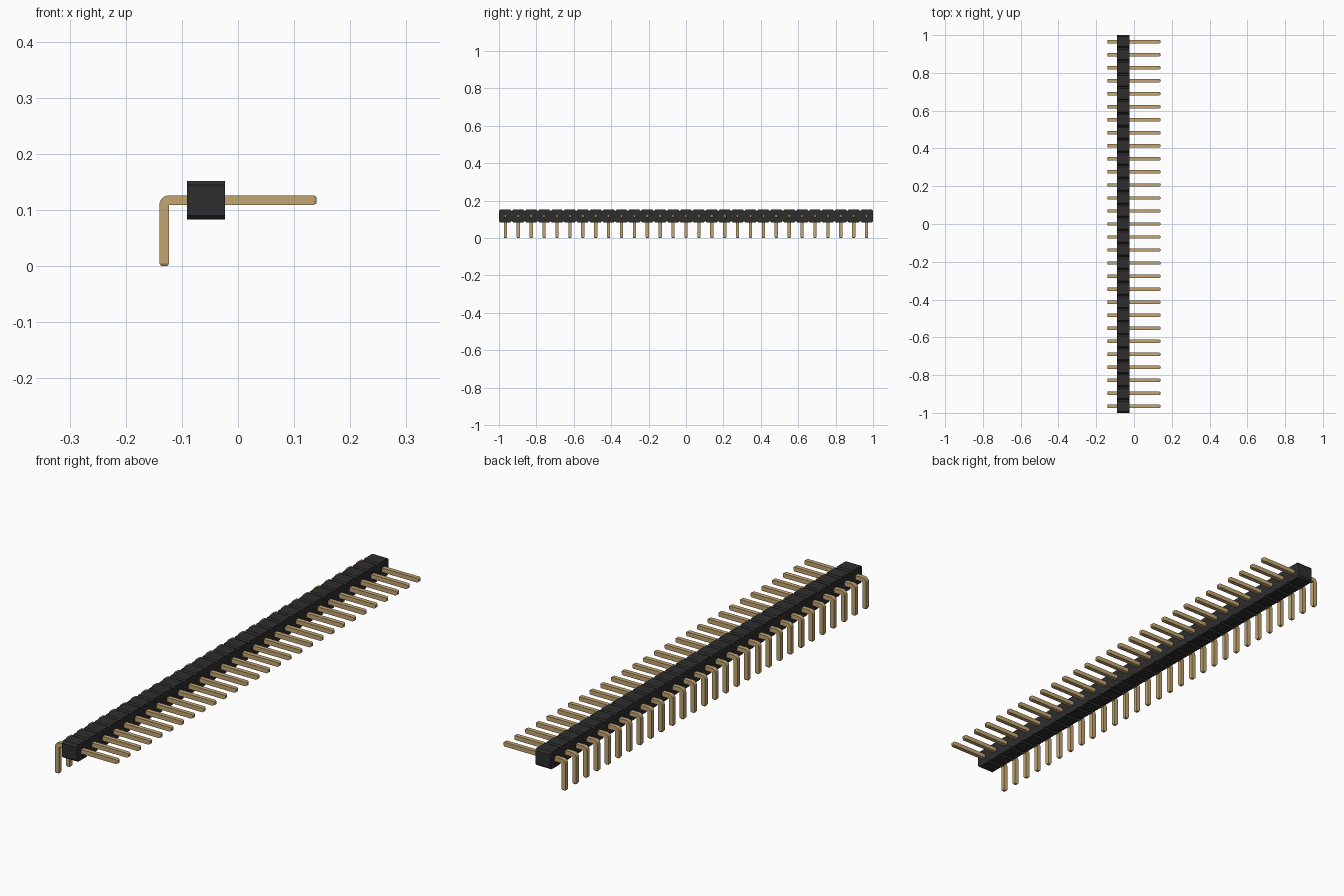
import bpy, bmesh, math
from mathutils import Vector

old = bpy.data.objects.get("Cube")
if old:
    bpy.data.objects.remove(old, do_unlink=True)

PINS = 29
PITCH = 2 / PINS
AXIS_Z = 0.1175      # height of the pin row
HALF = 0.0087        # half thickness of a pin
TIP = 0.005          # length of the tapered tips
CHAMFER = 0.0075     # notch between housing cells


def material(name, colour, roughness):
    mat = bpy.data.materials.new(name)
    mat.use_nodes = True
    mat.diffuse_color = (*colour, 1)
    shader = mat.node_tree.nodes["Principled BSDF"]
    shader.inputs["Base Color"].default_value = (*colour, 1)
    shader.inputs["Roughness"].default_value = roughness
    return mat


def prism(bm, points, direction):
    """Extrude a closed outline along a direction."""
    face = bm.faces.new([bm.verts.new(p) for p in points])
    made = bmesh.ops.extrude_face_region(bm, geom=[face])["geom"]
    moved = [v for v in made if isinstance(v, bmesh.types.BMVert)]
    bmesh.ops.translate(bm, verts=moved, vec=direction)
    # extrude_face_region keeps the first cap, so the solid is closed
    bmesh.ops.recalc_face_normals(bm, faces=bm.faces[:])


def finish(bm, name, mat):
    bmesh.ops.recalc_face_normals(bm, faces=bm.faces[:])
    mesh = bpy.data.meshes.new(name)
    bm.to_mesh(mesh)
    bm.free()
    mesh.materials.append(mat)
    obj = bpy.data.objects.new(name, mesh)
    bpy.context.collection.objects.link(obj)
    return obj


black = material("black plastic", (0.027, 0.027, 0.027), 0.6)
gold = material("gold metal", (0.55, 0.38, 0.17), 0.5)

# Housing: a row of chamfered cells extruded across its width
x_left, x_right = -0.091, -0.023
z_low, z_high = 0.083, 0.152
upper, lower = [], []
for i in range(PINS):
    y0 = -1 + i * PITCH
    y1 = y0 + PITCH
    for z, inward, row in ((z_high, -CHAMFER, upper), (z_low, CHAMFER, lower)):
        row += [(y0, z + inward), (y0 + CHAMFER, z), (y1 - CHAMFER, z)]
upper.append((1, z_high - CHAMFER))
lower.append((1, z_low + CHAMFER))
bm = bmesh.new()
prism(bm, [(x_left, y, z) for y, z in upper + lower[::-1]],
      Vector((x_right - x_left, 0, 0)))
finish(bm, "housing", black)

# Pin: square wire with a rounded elbow
wire = 2 * HALF
leg_x, end_x = -0.14, 0.14
top = AXIS_Z + HALF
side = [(end_x - TIP, top), (end_x - TIP, top - wire),
        (leg_x + wire, top - wire), (leg_x + wire, TIP), (leg_x, TIP)]
for i in range(7):
    a = math.pi - i * math.pi / 12
    side.append((leg_x + wire + wire * math.cos(a),
                 top - wire + wire * math.sin(a)))
y_first = -1 + PITCH / 2
bm = bmesh.new()
prism(bm, [(x, y_first - HALF, z) for x, z in side], Vector((0, wire, 0)))

# Tapered tips on both ends of the wire
for direction in (Vector((1, 0, 0)), Vector((0, 0, -1))):
    end = max(bm.faces, key=lambda f: f.calc_center_median().dot(direction)
              + 10 * (f.normal.dot(direction) > 0.99))
    tip = bmesh.ops.extrude_discrete_faces(bm, faces=[end])["faces"][0]
    centre = tip.calc_center_median()
    for v in tip.verts:
        v.co = centre + (v.co - centre) * 0.65 + direction * TIP
    bm.normal_update()
pins = finish(bm, "pins", gold)

# Repeat the pin once per cell
array = pins.modifiers.new("row", 'ARRAY')
array.count = PINS
array.use_relative_offset = False
array.use_constant_offset = True
array.constant_offset_displace = (0, PITCH, 0)

# Smooth only the elbow
bpy.ops.object.select_all(action='DESELECT')
pins.select_set(True)
bpy.context.view_layer.objects.active = pins
bpy.ops.object.shade_smooth_by_angle(angle=math.radians(30))
